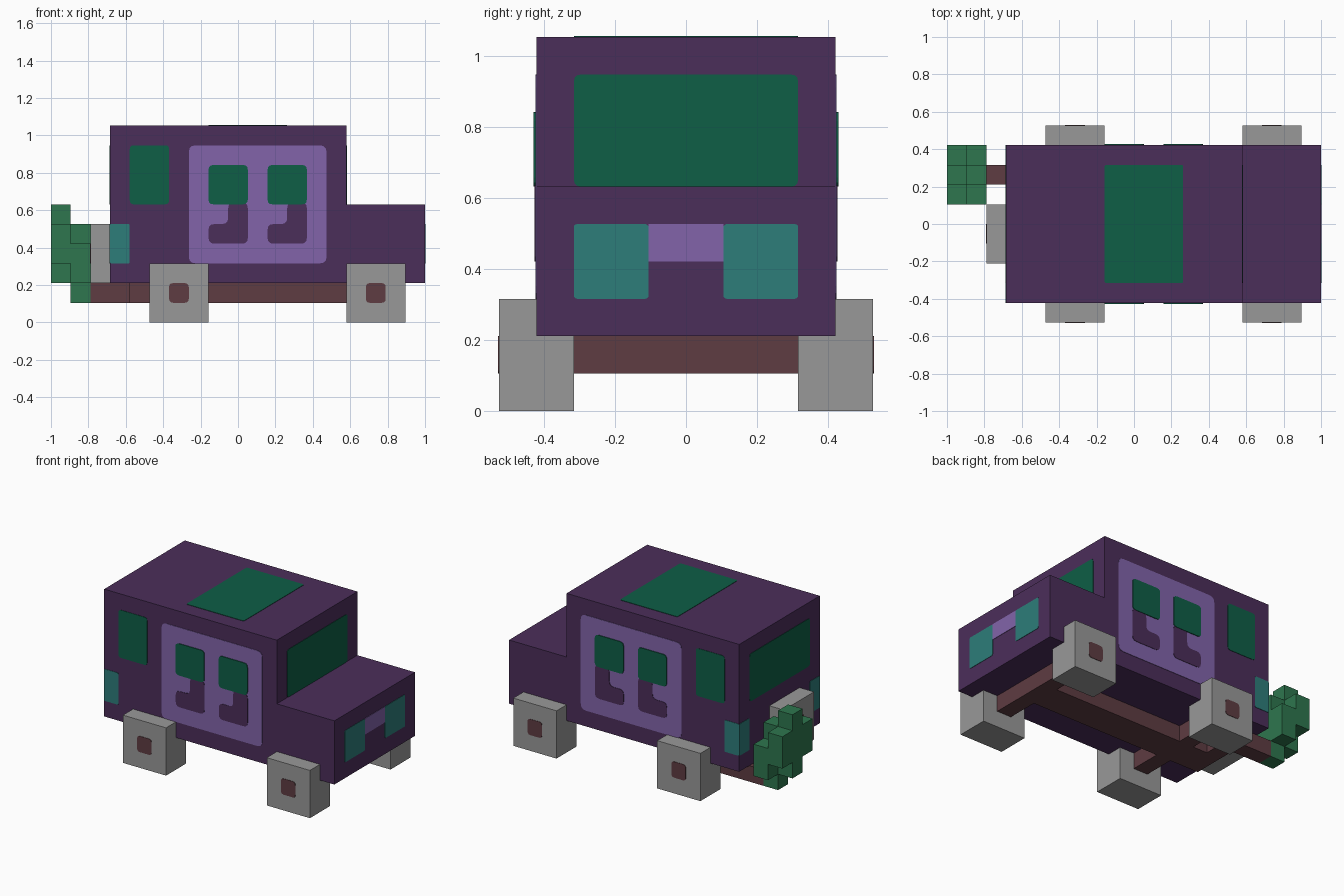
import bpy
import bmesh
from mathutils import Vector

U = 2 / 19  # one block of the model

cube = bpy.data.objects.get("Cube")
if cube:
    bpy.data.objects.remove(cube, do_unlink=True)


def material(name, rgb):
    linear = [((c / 255 + 0.055) / 1.055) ** 2.4 for c in rgb] + [1]
    mat = bpy.data.materials.new(name)
    mat.use_nodes = True
    mat.diffuse_color = linear
    mat.node_tree.nodes["Principled BSDF"].inputs["Base Color"].default_value = linear
    return mat


PURPLE = material("dark purple", (75, 46, 90))
LILAC = material("lilac", (130, 100, 170))
GLASS = material("green glass", (14, 94, 70))
TEAL = material("teal lamp", (45, 125, 122))
GREY = material("wheel grey", (153, 153, 153))
BROWN = material("frame brown", (94, 60, 66))
LEAF = material("leaf green", (46, 118, 78))


def finish(name, bm, mat):
    bmesh.ops.recalc_face_normals(bm, faces=bm.faces)
    mesh = bpy.data.meshes.new(name)
    bm.to_mesh(mesh)
    bm.free()
    mesh.materials.append(mat)
    obj = bpy.data.objects.new(name, mesh)
    bpy.context.collection.objects.link(obj)
    return obj


def boxes(name, mat, *spans):
    """Join blocks given as ((x0, x1), (y0, y1), (z0, z1)) in block units."""
    bm = bmesh.new()
    for span in spans:
        verts = bmesh.ops.create_cube(bm, size=1)["verts"]
        for v in verts:
            v.co = Vector([U * (lo + (hi - lo) * (c + 0.5))
                           for c, (lo, hi) in zip(v.co, span)])
    return finish(name, bm, mat)


def prism(name, mat, points, place, near, far):
    """Extrude a flat outline between two depths."""
    bm = bmesh.new()
    face = bm.faces.new([bm.verts.new(place(a, b, near)) for a, b in points])
    shift = place(0, 0, far) - place(0, 0, near)
    top = bmesh.ops.extrude_face_region(bm, geom=[face], use_keep_orig=True)["geom"]
    bmesh.ops.translate(bm, vec=shift, verts=[v for v in top if isinstance(v, bmesh.types.BMVert)])
    return finish(name, bm, mat)


def rounded(points, radius):
    """Replace each corner of an outline with a small curve."""
    if not radius:
        return points
    pts = [Vector(p) for p in points]
    out = []
    for i, p in enumerate(pts):
        a = p + (pts[i - 1] - p).normalized() * radius
        b = p + (pts[(i + 1) % len(pts)] - p).normalized() * radius
        for t in (0, 0.33, 0.67, 1):
            out.append(a * (1 - t) ** 2 + p * 2 * t * (1 - t) + b * t * t)
    return [tuple(p) for p in out]


def rect(a0, a1, b0, b1):
    return [(a0, b0), (a1, b0), (a1, b1), (a0, b1)]


PLACE = {
    "x": lambda a, b, d: Vector((d, a, b)) * U,
    "y": lambda a, b, d: Vector((a, d, b)) * U,
    "z": lambda a, b, d: Vector((a, b, d)) * U,
}


def plate(name, mat, axis, depth, points, radius=0.2, layer=1):
    """Thin painted plate lying on a face that looks along the axis."""
    sign = 1 if depth > 0 else -1
    prism(name, mat, rounded(points, radius), PLACE[axis],
          depth, depth + sign * 0.025 * layer)


# Body: stepped side outline with cabin and bonnet
prism("body", PURPLE,
      [(-6.5, 2), (9.5, 2), (9.5, 6), (5.5, 6), (5.5, 10), (-6.5, 10)],
      PLACE["y"], -4, 4)

# Undercarriage
boxes("spine_beam", BROWN, ((-5.5, 6.5), (-1, 1), (1, 2)))
boxes("carrier_arm", BROWN, ((-5.5, -4.5), (1, 3), (1, 2)),
      ((-7.5, -5.5), (2, 3), (1, 2)))

# Axles, wheels and hubs
for end, x in (("rear", -3), ("front", 7)):
    boxes(end + "_axle", BROWN, ((x - 0.5, x + 0.5), (-3, 3), (1, 2)))
    for side, s in (("right", -1), ("left", 1)):
        boxes(f"{end}_{side}_wheel", GREY,
              ((x - 1.5, x + 1.5), sorted((3 * s, 5 * s)), (0, 3)))
        plate(f"{end}_{side}_hub", BROWN, "y", 5 * s,
              rect(x - 0.5, x + 0.5, 1, 2))

# Spare wheel on the back
boxes("spare_wheel", GREY, ((-7.5, -6.5), (-2, 1), (2, 5)))
plate("spare_hub", BROWN, "x", -7.5, rect(-1, 0, 3, 4))

# Side doors, windows, handles and wrapped tail lamps
for side, s in (("right", -1), ("left", 1)):
    y = 4 * s
    plate(side + "_door_panel", LILAC, "y", y, rect(-2.5, 4.5, 3, 9), 0.35)
    plate(side + "_rear_window", GLASS, "y", y, rect(-5.5, -3.5, 6, 9))
    plate(side + "_tail_lamp_side", TEAL, "y", y, rect(-6.5, -5.5, 3, 5), 0.08)
    plate(side + "_tail_lamp_back", TEAL, "x", -6.5,
          rect(*sorted((3 * s, 4 * s)), 3, 5), 0.08)
    for n, x in enumerate((-1.5, 1.5), 1):
        plate(f"{side}_door_window_{n}", GLASS, "y", y,
              rect(x, x + 2, 6, 8), 0.25, 3)
        hook = [(x, 4), (x + 2, 4), (x + 2, 6.1), (x + 1, 6.1), (x + 1, 5), (x, 5)]
        plate(f"{side}_door_handle_{n}", PURPLE, "y", y, hook, 0.3, 2)
    plate(side + "_headlamp", TEAL, "x", 9.5,
          rect(*sorted((s, 3 * s)), 3, 5), 0.1)

# Grille, windscreen, back window and sunroof
plate("grille", LILAC, "x", 9.5, rect(-1, 1, 4, 5), 0)
plate("windscreen", GLASS, "x", 5.5, rect(-3, 3, 6, 9))
plate("back_window", GLASS, "x", -6.5, rect(-3, 3, 6, 9))
plate("sunroof", GLASS, "z", 10, rect(-1.5, 2.5, -3, 3), 0.1)

# Stepped bush on the carrier arm: taller columns in the middle
columns = []
for y in (1, 2, 3):
    grow = 1 if y == 2 else 0
    columns.append(((-9.5, -8.5), (y, y + 1), (3 - grow, 5 + grow)))
    columns.append(((-8.5, -7.5), (y, y + 1), (2 - grow, 4 + grow)))
boxes("bush", LEAF, *columns)
